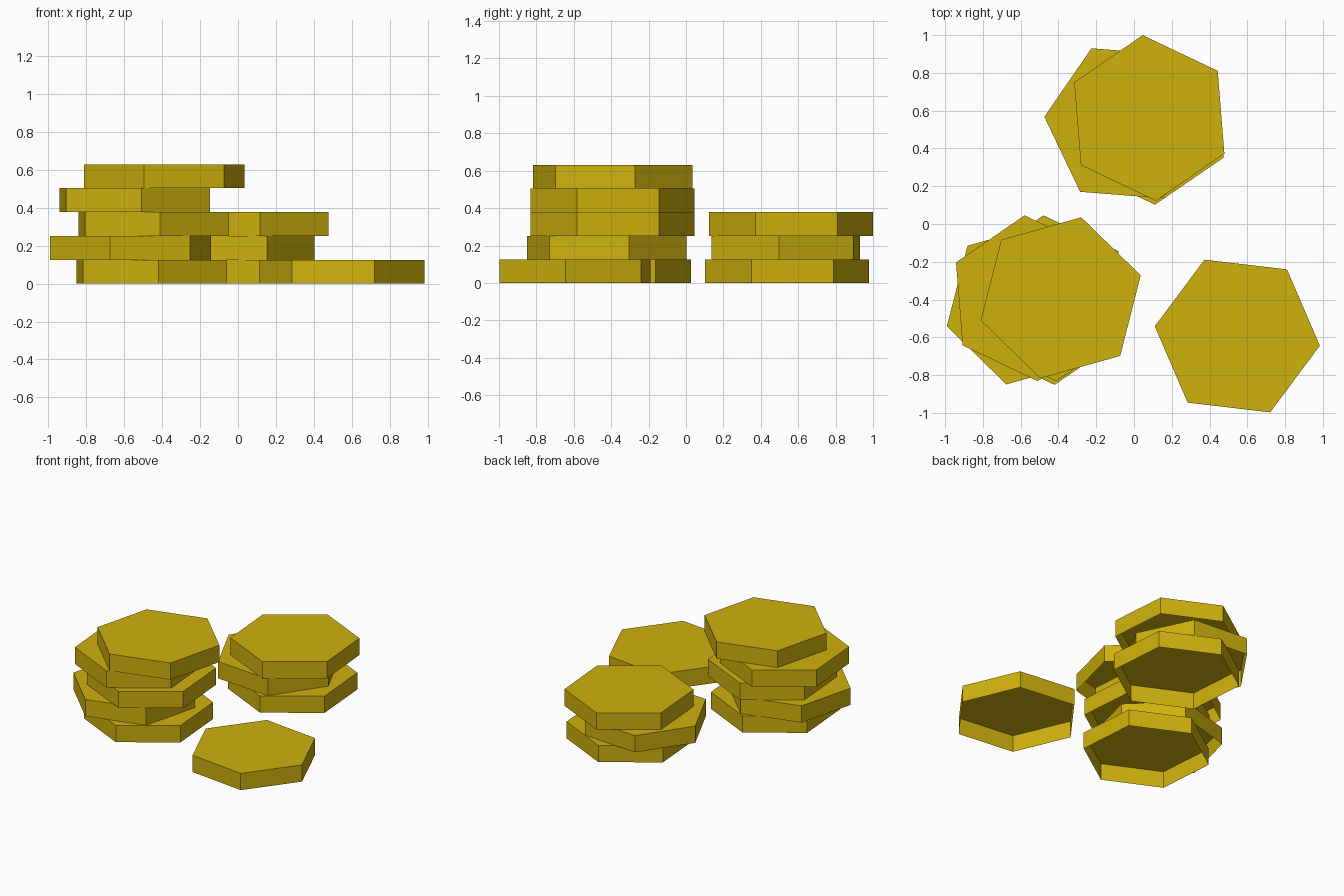
import bpy, bmesh, math
from mathutils import Matrix

if "Cube" in bpy.data.objects:
    bpy.data.objects.remove(bpy.data.objects["Cube"])

R, H = 0.44, 0.126   # hexagon radius and tile thickness

gold = bpy.data.materials.new("gold")
gold.diffuse_color = (0.62, 0.44, 0.004, 1)
gold.use_nodes = True
gold.node_tree.nodes["Principled BSDF"].inputs["Base Color"].default_value = gold.diffuse_color


def hex_tile(name, x, y, layer, angle):
    """Six-sided tile, open underneath, resting on the given layer."""
    bm = bmesh.new()
    bmesh.ops.create_circle(bm, cap_ends=True, segments=6, radius=R,
                            matrix=Matrix.Rotation(math.radians(90), 4, 'Z'))
    top = bm.faces[:]
    # point one corner along +x before turning
    first = max(bm.verts, key=lambda v: v.co.x)
    offset = -math.atan2(first.co.y, first.co.x)
    bmesh.ops.rotate(bm, verts=bm.verts,
                     matrix=Matrix.Rotation(offset + math.radians(angle), 3, 'Z'))
    bmesh.ops.translate(bm, verts=bm.verts, vec=(0, 0, H))
    # side walls hang down from the top face
    rim = bmesh.ops.extrude_edge_only(bm, edges=bm.edges[:])["geom"]
    low = [g for g in rim if isinstance(g, bmesh.types.BMVert)]
    bmesh.ops.translate(bm, verts=low, vec=(0, 0, -H))
    for f in bm.faces:
        f.normal_update()
        c = f.calc_center_median()
        if (f in top and f.normal.z < 0) or (f not in top and f.normal.dot(c) < 0):
            f.normal_flip()
    me = bpy.data.meshes.new(name)
    bm.to_mesh(me)
    bm.free()
    me.materials.append(gold)
    ob = bpy.data.objects.new(name, me)
    ob.location = (x, y, layer * H)
    bpy.context.collection.objects.link(ob)


# (x, y, turn) for every tile, bottom to top
stacks = {
    "tall_stack": [(-0.455, -0.413, 34.5), (-0.567, -0.423, 15.6),
                   (-0.445, -0.393, 34.5), (-0.545, -0.393, 34.5),
                   (-0.388, -0.391, 15.7)],
    "back_stack": [(0.077, 0.541, 34.4), (-0.036, 0.533, -4.5),
                   (0.081, 0.561, 34.6)],
    "single": [(0.547, -0.593, -6.7)],
}
for name, tiles in stacks.items():
    for i, (x, y, a) in enumerate(tiles):
        hex_tile(f"{name}_tile_{i + 1}", x, y, i, a)
